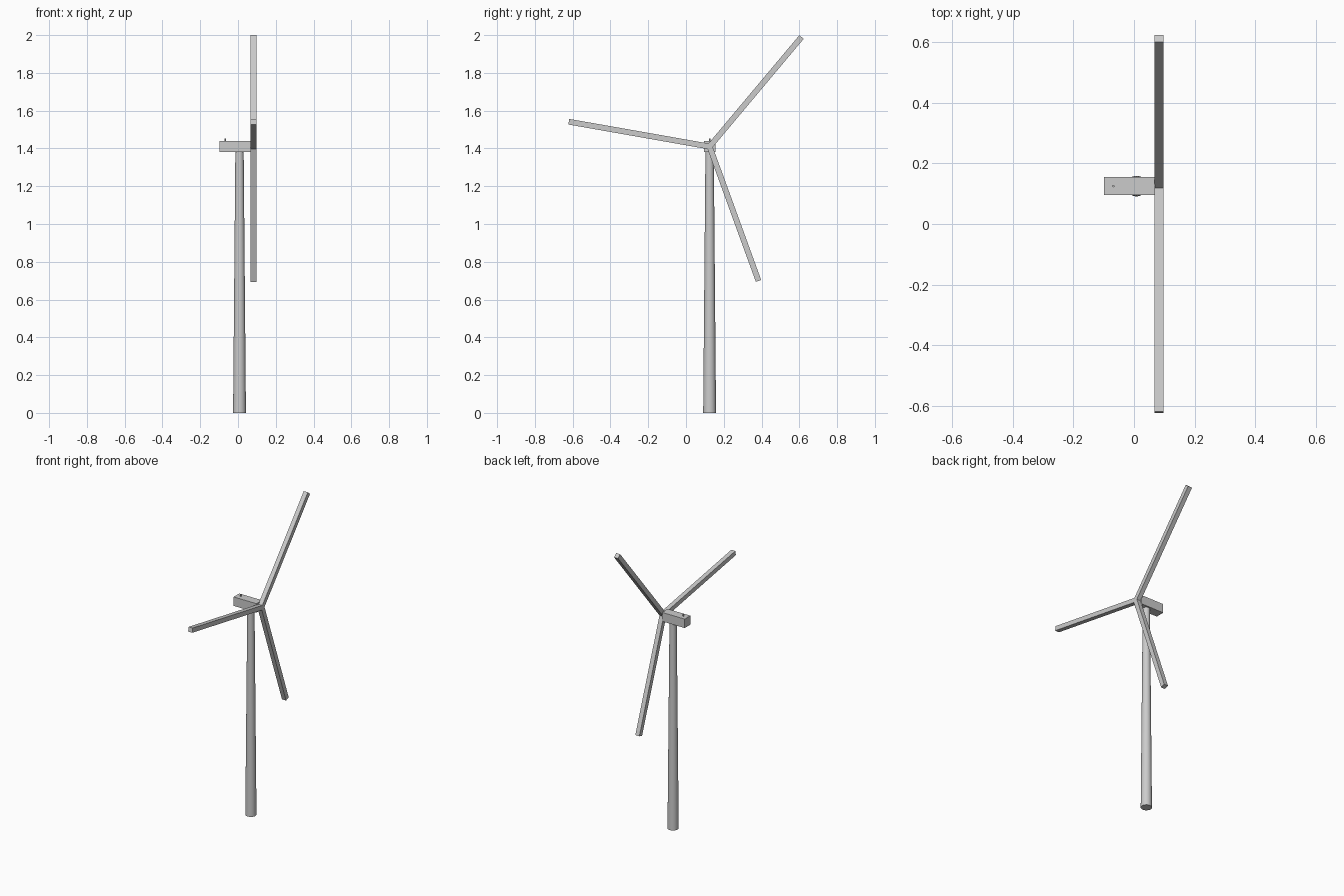
import bpy
from math import radians, cos, sin, pi

if "Cube" in bpy.data.objects:
    bpy.data.objects.remove(bpy.data.objects["Cube"])

Y = 0.125          # centre line of the tower and rotor
HUB_Z = 1.41
ROTOR_X = 0.082


def box(name, size, loc, rot=(0, 0, 0)):
    bpy.ops.mesh.primitive_cube_add(size=1, location=loc, rotation=rot)
    ob = bpy.context.object
    ob.name = name
    ob.scale = size
    bpy.ops.object.transform_apply(location=False, rotation=False, scale=True)
    return ob


def cone(name, r1, r2, depth, loc, rot=(0, 0, 0), sides=32):
    bpy.ops.mesh.primitive_cone_add(vertices=sides, radius1=r1, radius2=r2,
                                    depth=depth, location=loc, rotation=rot)
    ob = bpy.context.object
    ob.name = name
    bpy.ops.object.shade_smooth_by_angle(angle=radians(35))
    return ob


# Tapered tower
cone("tower", 0.034, 0.022, 1.39, (0.008, Y, 0.695))

# Nacelle housing and small wind sensor on its roof
box("nacelle", (0.169, 0.06, 0.06), (-0.0145, Y, HUB_Z))
cone("wind_sensor", 0.004, 0.004, 0.02, (-0.068, Y, 1.442), sides=12)

# Hub core between the blade roots
cone("hub", 0.015, 0.015, 0.029, (ROTOR_X, Y, HUB_Z), (0, pi / 2, 0))

# Three square-section blades, 120 degrees apart
LENGTH = 0.757
for i in range(3):
    a = radians(50 + 120 * i)
    centre = (ROTOR_X, Y + cos(a) * LENGTH / 2, HUB_Z + sin(a) * LENGTH / 2)
    box(f"blade_{i + 1}", (0.03, LENGTH, 0.03), centre, (a, 0, 0))
